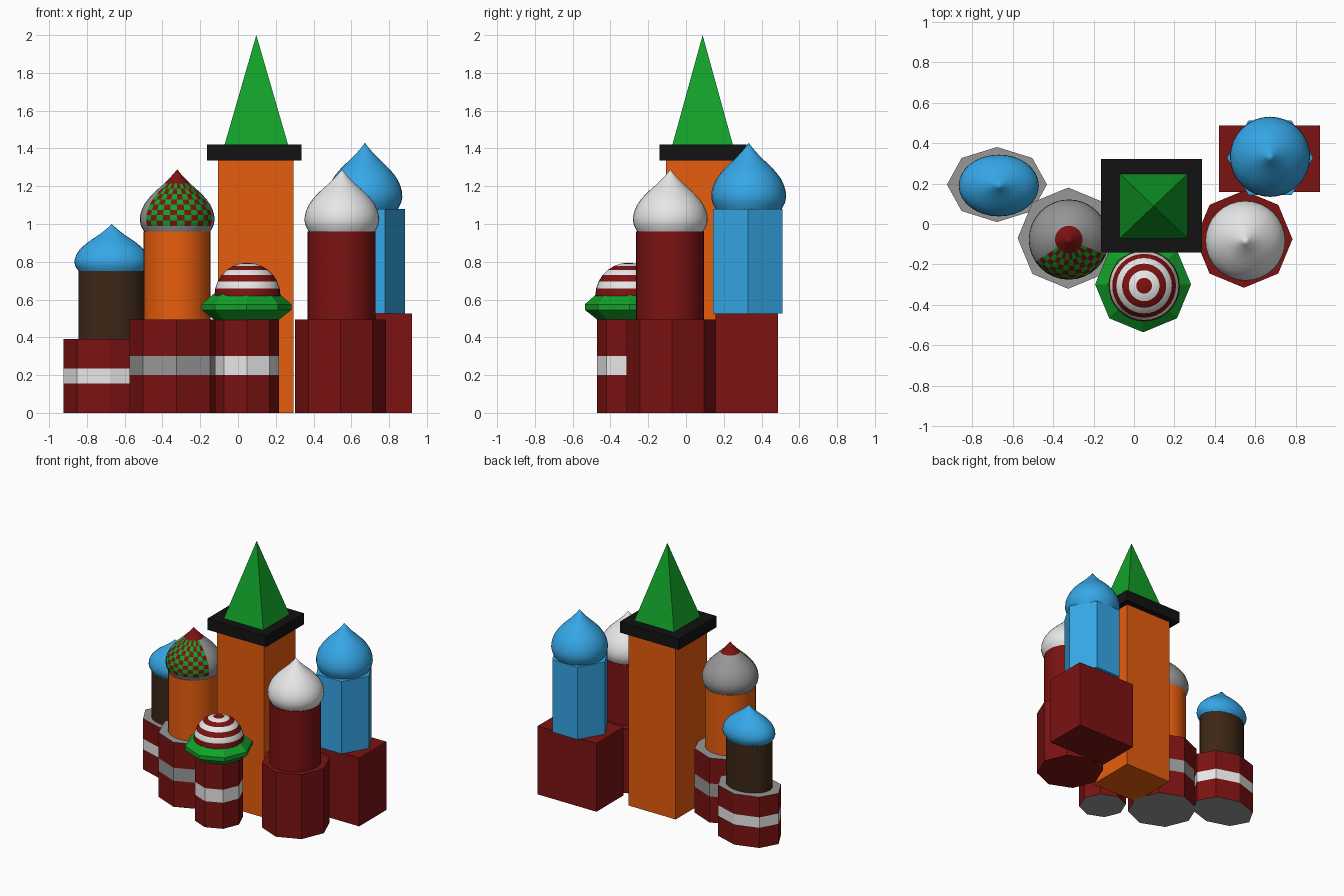
import bpy, bmesh, math

cube = bpy.data.objects.get("Cube")
if cube:
    bpy.data.objects.remove(cube, do_unlink=True)

# Flat colours
COLOURS = {
    "dark_red": (0.20, 0.006, 0.006),
    "white": (0.80, 0.80, 0.80),
    "grey": (0.31, 0.31, 0.31),
    "orange": (0.80, 0.11, 0.004),
    "green": (0.006, 0.36, 0.022),
    "blue": (0.036, 0.39, 0.80),
    "black": (0.006, 0.006, 0.006),
    "brown": (0.045, 0.020, 0.008),
}
NAMES = list(COLOURS)
for name, rgb in COLOURS.items():
    mat = bpy.data.materials.new(name)
    mat.use_nodes = True
    mat.diffuse_color = (*rgb, 1)
    bsdf = mat.node_tree.nodes["Principled BSDF"]
    bsdf.inputs["Base Color"].default_value = (*rgb, 1)
    bsdf.inputs["Roughness"].default_value = 0.8


def lathe(name, profile, sides, x, y, paint, depth=1.0, turn=0.0, smooth=False):
    """Revolve (radius, height) points; paint is a colour or a rule(ring, angle).
    Ring -1 is the bottom cap, the last ring is the top cap."""
    rule = paint if callable(paint) else (lambda ring, angle: paint)
    mesh = bpy.data.meshes.new(name)
    bm = bmesh.new()
    step = 2 * math.pi / sides
    rings = []
    for r, z in profile:
        count = sides if r > 0 else 1
        rings.append([bm.verts.new((r * math.cos(turn + i * step),
                                    r * math.sin(turn + i * step) * depth, z))
                      for i in range(count)])
    used = []

    def face(verts, colour):
        if colour not in used:
            used.append(colour)
        bm.faces.new(verts).material_index = used.index(colour)

    face(rings[0][::-1], rule(-1, 0))
    for k, (a, b) in enumerate(zip(rings, rings[1:])):
        for i in range(sides):
            j = (i + 1) % sides
            quad = [a[i], a[j]] + ([b[j], b[i]] if len(b) > 1 else [b[0]])
            face(quad, rule(k, math.degrees(turn + (i + 0.5) * step) % 360))
    if len(rings[-1]) > 1:
        face(rings[-1], rule(len(rings) - 1, 0))
    bm.to_mesh(mesh)
    bm.free()
    for colour in used:
        mesh.materials.append(bpy.data.materials[colour])
    obj = bpy.data.objects.new(name, mesh)
    obj.location = (x, y, 0)
    bpy.context.collection.objects.link(obj)
    if smooth:
        bpy.ops.object.select_all(action="DESELECT")
        obj.select_set(True)
        bpy.context.view_layer.objects.active = obj
        bpy.ops.object.shade_smooth_by_angle(angle=math.radians(35))
    return obj


def box(name, x, y, half_x, half_y, z0, z1, colour, top=1.0):
    """Four-sided block; top=0 makes a pyramid."""
    r = math.sqrt(2) * half_x
    return lathe(name, [(r, z0), (r * top, z1)], 4, x, y, colour,
                 depth=half_y / half_x, turn=math.pi / 4)


# Onion dome outline: radius and height for unit-sized towers
ONION = [(0.175, 0), (0.192, 0.03), (0.198, 0.058), (0.196, 0.087), (0.188, 0.115),
         (0.175, 0.143), (0.155, 0.171), (0.130, 0.199), (0.100, 0.227),
         (0.068, 0.255), (0.043, 0.28), (0.020, 0.305), (0, 0.33)]


def onion(name, x, y, z, height, paint, depth=1.0):
    k = height / 0.33
    return lathe(name, [(r, z + h * k) for r, h in ONION], 32, x, y, paint,
                 depth=depth, smooth=True)


def drum(name, x, y, r, z0, z1, colour, depth=1.0):
    return lathe(name, [(r, z0), (r, z1)], 32, x, y, colour, depth=depth, smooth=True)


def banded_base(name, x, y, r, levels, stripe, depth=1.0):
    """Octagonal red base with one stripe and bare grey ends."""
    def rule(ring, angle):
        return {-1: "grey", 1: stripe, 3: "grey"}.get(ring, "dark_red")
    return lathe(name, [(r, z) for z in levels], 8, x, y, rule, depth=depth)


# Central square tower with spire
box("central_tower", 0.095, 0.085, 0.20, 0.19, 0, 1.335, "orange")
box("central_cap", 0.087, 0.09, 0.25, 0.23, 1.335, 1.42, "black")
box("central_spire", 0.097, 0.088, 0.168, 0.16, 1.42, 2.0, "green", top=0)

# Far right tower: oval, brown drum, blue dome
banded_base("oval_base", -0.677, 0.195, 0.247, (0, 0.155, 0.235, 0.39), "white", 0.75)
drum("oval_drum", -0.67, 0.19, 0.175, 0.39, 0.75, "brown", 0.77)
onion("oval_dome", -0.668, 0.19, 0.75, 0.25, "blue", 0.77)


# Right tower: orange drum, partly chequered dome
def chequer(ring, angle):
    if ring >= 9:
        return "dark_red"
    if ring >= 1 and 213 < angle < 338:
        column = int(angle / 11.25)
        return "green" if (ring + column) % 2 else "dark_red"
    return "grey"


banded_base("chequered_base", -0.325, -0.07, 0.25, (0, 0.2, 0.3, 0.495), "grey")
drum("chequered_drum", -0.323, -0.077, 0.178, 0.495, 0.96, "orange")
onion("chequered_dome", -0.322, -0.077, 0.96, 0.33, chequer)

# Small front tower: green collar and ringed round dome
banded_base("front_base", 0.047, -0.3, 0.17, (0, 0.2, 0.3, 0.495), "white")
lathe("front_collar", [(0.165, 0.488), (0.237, 0.545), (0.237, 0.575), (0.175, 0.63)],
      8, 0.045, -0.298, "green")
BANDS = 7
cap = [(0.175 * math.cos(math.pi / 2 * i / BANDS), 0.62 + 0.175 * math.sin(math.pi / 2 * i / BANDS))
       for i in range(BANDS)] + [(0, 0.795)]
lathe("front_dome", cap, 32, 0.05, -0.305,
      lambda ring, angle: "white" if ring in (1, 3, 5) else "dark_red", smooth=True)

# Left tower: red drum, white dome
lathe("white_tower_base", [(0.24, 0), (0.24, 0.495)], 8, 0.543, -0.075, "dark_red")
drum("white_tower_drum", 0.547, -0.085, 0.18, 0.495, 0.96, "dark_red")
onion("white_tower_dome", 0.55, -0.083, 0.96, 0.33, "white")

# Back left tower: block base, six-sided drum, blue dome
box("blue_tower_base", 0.67, 0.322, 0.25, 0.165, 0, 0.525, "dark_red")
lathe("blue_tower_drum", [(0.213, 0.525), (0.213, 1.08)], 6, 0.672, 0.327, "blue")
onion("blue_tower_dome", 0.672, 0.332, 1.08, 0.35, "blue")
